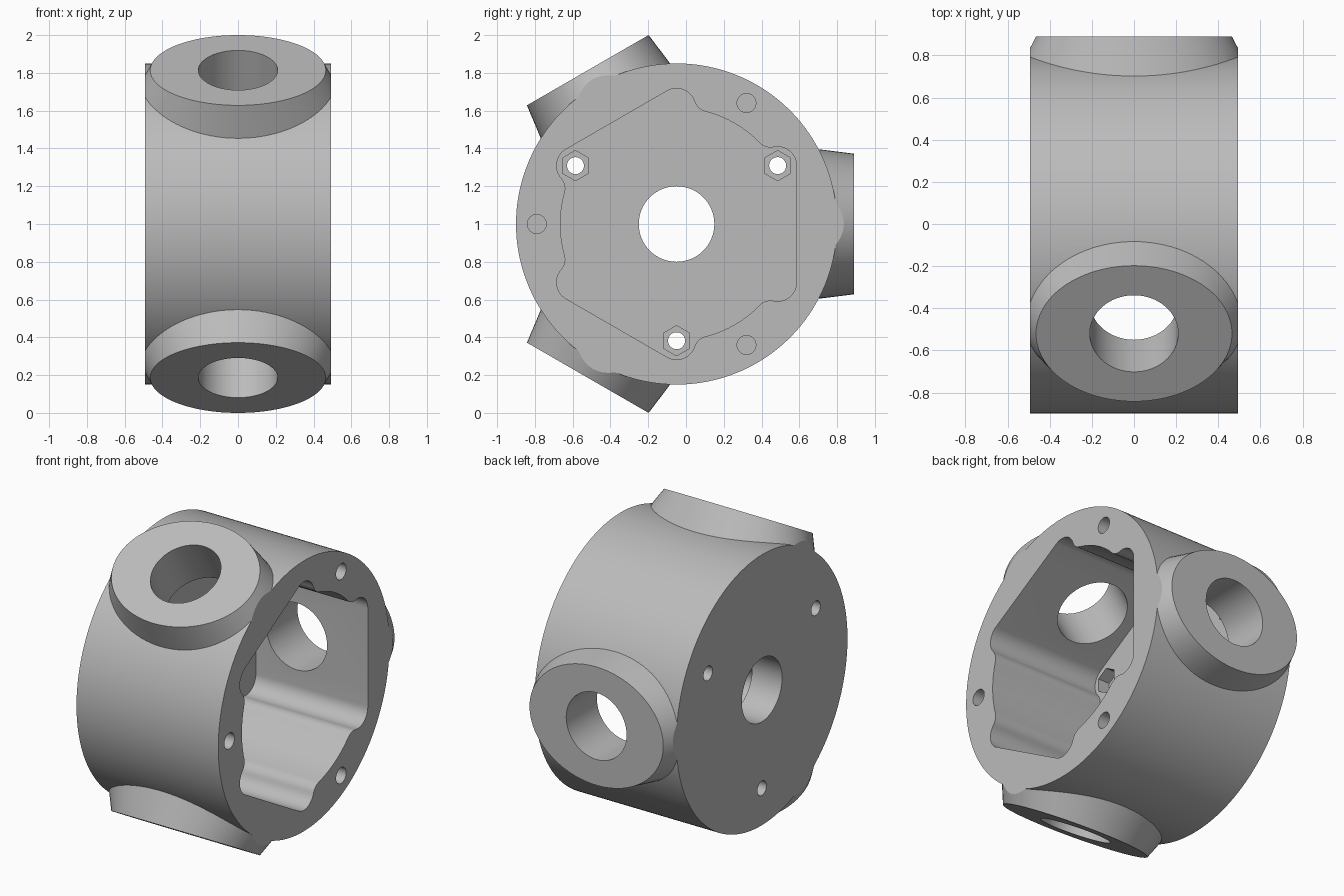
import bpy, bmesh, math
from mathutils import Matrix, Vector

if "Cube" in bpy.data.objects:
    bpy.data.objects.remove(bpy.data.objects["Cube"])

CY, CZ = -0.05, 1.0        # housing axis (runs along x)
HX = 0.493                 # half length
TAU = math.tau

grey = bpy.data.materials.new("plain grey")
grey.diffuse_color = (0.5, 0.5, 0.5, 1)
grey.use_nodes = True
grey.node_tree.nodes["Principled BSDF"].inputs["Base Color"].default_value = grey.diffuse_color


def loft(name, ring_a, ring_b):
    """Closed solid between two matching rings."""
    bm = bmesh.new()
    a = [bm.verts.new(p) for p in ring_a]
    b = [bm.verts.new(p) for p in ring_b]
    n = len(a)
    bm.faces.new(a)
    bm.faces.new(b)
    for i in range(n):
        j = (i + 1) % n
        bm.faces.new((a[i], a[j], b[j], b[i]))
    bmesh.ops.recalc_face_normals(bm, faces=bm.faces)
    me = bpy.data.meshes.new(name)
    bm.to_mesh(me)
    bm.free()
    me.materials.append(grey)
    ob = bpy.data.objects.new(name, me)
    bpy.context.collection.objects.link(ob)
    return ob


def prism(name, pts, x0, x1):
    """Extrude a (y, z) outline, relative to the housing axis, along x."""
    return loft(name, *[[(x, CY + y, CZ + z) for y, z in pts] for x in (x0, x1)])


def arc(cy, cz, r, a0, a1, n):
    return [(cy + r * math.cos(a0 + (a1 - a0) * i / n),
             cz + r * math.sin(a0 + (a1 - a0) * i / n)) for i in range(n + 1)]


def circle(cy, cz, r, n=48, start=0.0):
    return arc(cy, cz, r, start, start + TAU, n)[:-1]


def radial(name, a, d0, s0, d1, s1, n=96):
    """Elliptical solid pointing outward at angle a; s = (half x, half tangent)."""
    m = Matrix.Translation((0, CY, CZ)) @ Matrix.Rotation(a, 4, 'X')
    rings = [[m @ Vector((s[0] * math.cos(TAU * i / n), d, s[1] * math.sin(TAU * i / n)))
              for i in range(n)] for d, s in ((d0, s0), (d1, s1))]
    return loft(name, *rings)


def combine(body, other, op):
    mod = body.modifiers.new("bool", 'BOOLEAN')
    mod.operation, mod.solver, mod.object = op, 'EXACT', other
    bpy.context.view_layer.objects.active = body
    bpy.ops.object.modifier_apply(modifier=mod.name)
    bpy.data.objects.remove(other, do_unlink=True)


def polar(d, a):
    return d * math.cos(a), d * math.sin(a)


# Drum with three flared oval bosses, trimmed flat at both ends
housing = prism("housing", circle(0, 0, 0.85, 192), -0.7, 0.7)
for k in range(3):
    combine(housing, radial("boss", k * TAU / 3, 0.6, (0.64, 0.415), 0.94, (0.465, 0.372)), 'UNION')
square = [(-2, -2), (2, -2), (2, 2), (-2, 2)]
combine(housing, prism("trim", square, -HX, HX), 'INTERSECT')

# Pocket outline: six corner lobes, three flats, three arcs with fillets
LD, LR, R, F = 0.618, 0.10, 0.615, 0.08
t = math.acos((LD**2 + (R + F)**2 - (LR + F)**2) / (2 * LD * (R + F)))
ly, lz = polar(LD, math.pi / 6)
fa = math.pi / 6 + t
fy, fz = polar(R + F, fa)
phi = math.atan2(fz - lz, fy - ly)
half = (arc(ly, lz, LR, 0, phi, 12)
        + arc(fy, fz, F, phi + math.pi, fa + math.pi, 8)[1:]
        + arc(0, 0, R, fa, math.pi / 3, 8)[1:])
sector = [(y, -z) for y, z in reversed(half)][1:] + half
outline = []
for k in range(3):
    c, s = math.cos(k * TAU / 3), math.sin(k * TAU / 3)
    outline += [(y * c - z * s, y * s + z * c) for y, z in sector]
FLOOR = -0.285
combine(housing, prism("pocket", outline, FLOOR, 0.7), 'DIFFERENCE')

# Shaft hole in the floor
combine(housing, prism("shaft_hole", circle(0, 0, 0.2, 64), -0.7, 0), 'DIFFERENCE')

for k in range(3):
    a = k * TAU / 3
    # Round port through each boss
    combine(housing, radial("port", a, 0.4, (0.21, 0.21), 1.2, (0.21, 0.21), 64), 'DIFFERENCE')
    # Screw hole with hexagonal nut recess in the floor
    y, z = polar(LD, a + math.pi / 6)
    combine(housing, prism("nut_recess", circle(y, z, 0.08, 6, math.pi / 6), FLOOR - 0.08, FLOOR + 0.1), 'DIFFERENCE')
    combine(housing, prism("screw_hole", circle(y, z, 0.045, 32), -0.7, FLOOR), 'DIFFERENCE')
    # Blind hole in the open rim
    y, z = polar(0.74, a + math.pi / 3)
    combine(housing, prism("rim_hole", circle(y, z, 0.05, 32), 0.19, 0.7), 'DIFFERENCE')

# Smooth shading with sharp edges kept
bpy.ops.object.select_all(action='DESELECT')
housing.select_set(True)
bpy.context.view_layer.objects.active = housing
bpy.ops.object.shade_smooth_by_angle(angle=math.radians(25))
